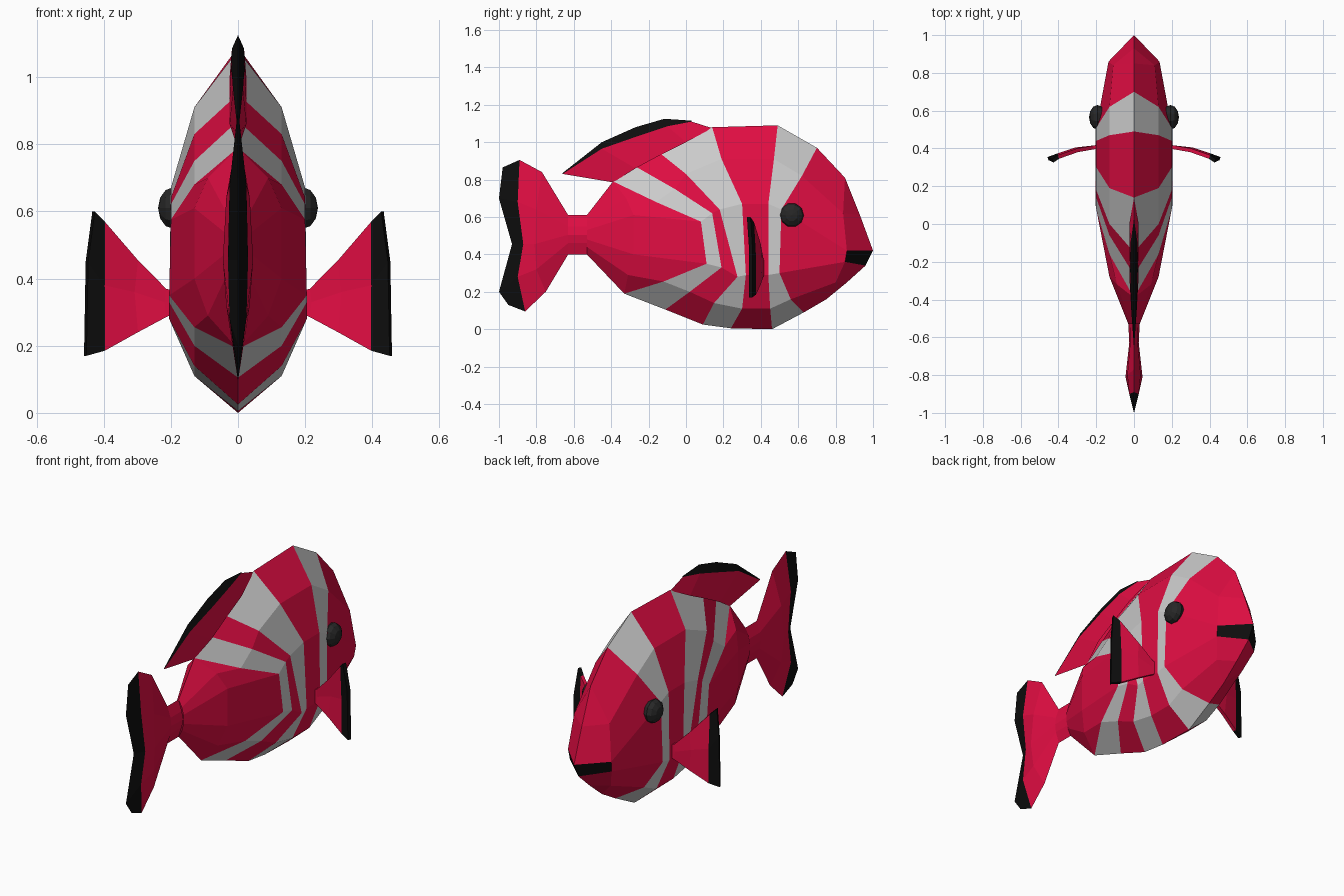
import bpy, bmesh


def material(name, rgb):
    m = bpy.data.materials.new(name)
    m.diffuse_color = (*rgb, 1)
    return m


RED = material("red", (0.75, 0.004, 0.055))
GREY = material("grey", (0.55, 0.55, 0.55))
BLACK = material("black", (0.004, 0.004, 0.004))
EYE = material("eye", (0.02, 0.02, 0.02))


def finish(name, bm, mats):
    bmesh.ops.remove_doubles(bm, verts=bm.verts, dist=0.0005)
    bmesh.ops.recalc_face_normals(bm, faces=bm.faces)
    me = bpy.data.meshes.new(name)
    bm.to_mesh(me)
    bm.free()
    for m in mats:
        me.materials.append(m)
    ob = bpy.data.objects.new(name, me)
    bpy.context.collection.objects.link(ob)
    return ob


def skin(bm, grid, colour):
    """Quads between neighbouring columns of points; colour(column, row)."""
    vs = [[bm.verts.new(p) for p in col] for col in grid]
    for i in range(len(vs) - 1):
        for j in range(len(vs[i]) - 1):
            f = bm.faces.new((vs[i][j], vs[i + 1][j],
                              vs[i + 1][j + 1], vs[i][j + 1]))
            f.material_index = colour(i, j)


def loft(name, columns, widths, mats, colour):
    """Symmetric skin from side-view columns (y, z) and half widths."""
    bm = bmesh.new()
    for s in (1, -1):
        skin(bm, [[(s * w, y, z) for (y, z), w in zip(c, ws)]
                  for c, ws in zip(columns, widths)], colour)
    return finish(name, bm, mats)


# Body: each column runs from back to belly along a stripe edge
full = (0, 0.13, 0.2, 0.205, 0.13, 0)
body = [
    [(-.53, .61), (-.53, .57), (-.53, .53), (-.53, .48), (-.53, .44), (-.53, .40)],
    [(-.39, .79), (-.32, .70), (-.28, .61), (-.28, .40), (-.31, .29), (-.33, .19)],
    [(-.39, .79), (-.16, .68), (.08, .575), (.11, .35), (-.12, .255), (-.33, .19)],
    [(-.27, .87), (-.06, .75), (.14, .62), (.19, .33), (.02, .20), (-.11, .105)],
    [(-.15, .95), (.00, .83), (.18, .64), (.275, .28), (.15, .14), (.09, .025)],
    [(.14, 1.08), (.19, .91), (.30, .67), (.32, .29), (.30, .11), (.24, .005)],
    [(.49, 1.09), (.47, .91), (.44, .67), (.44, .29), (.45, .11), (.46, 0)],
    [(.70, .97), (.62, .82), (.51, .64), (.50, .30), (.56, .16), (.63, .09)],
    [(.85, .81), (.84, .62), (.86, .42), (.85, .36), (.80, .25), (.75, .16)],
    [(.85, .81), (.93, .61), (1.0, .42), (.96, .34), (.86, .25), (.75, .16)],
]
widths = [(0, .02, .03, .03, .02, 0), (0, .09, .13, .13, .09, 0)] + [full] * 6
widths += [(0, .11, .135, .13, .09, 0), (0,) * 6]
loft("body", body, widths, [RED, GREY, BLACK],
     lambda i, j: 2 if (i, j) == (8, 2) else int(i in (2, 4, 6)))

# Tail fin with a black rear border
tail = [
    [(-.53, .61), (-.53, .55), (-.53, .505), (-.53, .46), (-.53, .40)],
    [(-.63, .61), (-.63, .55), (-.63, .505), (-.63, .46), (-.63, .40)],
    [(-.77, .84), (-.80, .64), (-.81, .455), (-.80, .32), (-.75, .20)],
    [(-.89, .905), (-.90, .68), (-.87, .455), (-.90, .28), (-.86, .095)],
    [(-.98, .865), (-1.0, .70), (-.93, .455), (-1.0, .20), (-.95, .13)],
]
loft("tail_fin", tail,
     [(0, .02, .03, .02, 0), (0, .02, .025, .02, 0), (0, .035, .045, .035, 0),
      (0, .025, .03, .025, 0), (0,) * 5],
     [RED, BLACK], lambda i, j: int(i == 3))

# Dorsal fin with a black upper border
dorsal = [
    [(.14, 1.075), (.0, 1.0), (-.14, .93), (-.27, .86), (-.39, .785)],
    [(.03, 1.11), (-.10, 1.085), (-.25, 1.035), (-.45, .965), (-.66, .83)],
    [(.03, 1.115), (-.115, 1.125), (-.27, 1.08), (-.45, 1.0), (-.66, .835)],
]
loft("dorsal_fin", dorsal,
     [(0, .025, .025, .025, 0), (0, .018, .02, .015, 0), (0,) * 5],
     [RED, BLACK], lambda i, j: int(i == 1))

# Side fins and eyes, one per side
fin = [
    [(.18, .41, .36), (.18, .41, .33), (.18, .41, .30)],
    [(.215, .405, .37), (.22, .405, .33), (.215, .405, .285)],
    [(.30, .39, .455), (.31, .395, .36), (.30, .39, .24)],
    [(.40, .355, .57), (.40, .365, .38), (.40, .365, .185)],
    [(.43, .335, .60), (.45, .345, .45), (.455, .345, .17)],
]
for s, side in ((1, "right"), (-1, "left")):
    bm = bmesh.new()
    skin(bm, [[(s * x, y, z) for x, y, z in c] for c in fin],
         lambda i, j: int(i == 3))
    ob = finish(side + "_side_fin", bm, [RED, BLACK])
    mod = ob.modifiers.new("thickness", "SOLIDIFY")
    mod.thickness = 0.02
    mod.offset = 0

    bpy.ops.mesh.primitive_uv_sphere_add(
        segments=10, ring_count=6, radius=1,
        location=(s * .193, .565, .61), rotation=(0, s * 1.5708, 0))
    eye = bpy.context.object
    eye.name = side + "_eye"
    eye.scale = (.065, .065, .045)
    eye.data.materials.append(EYE)
